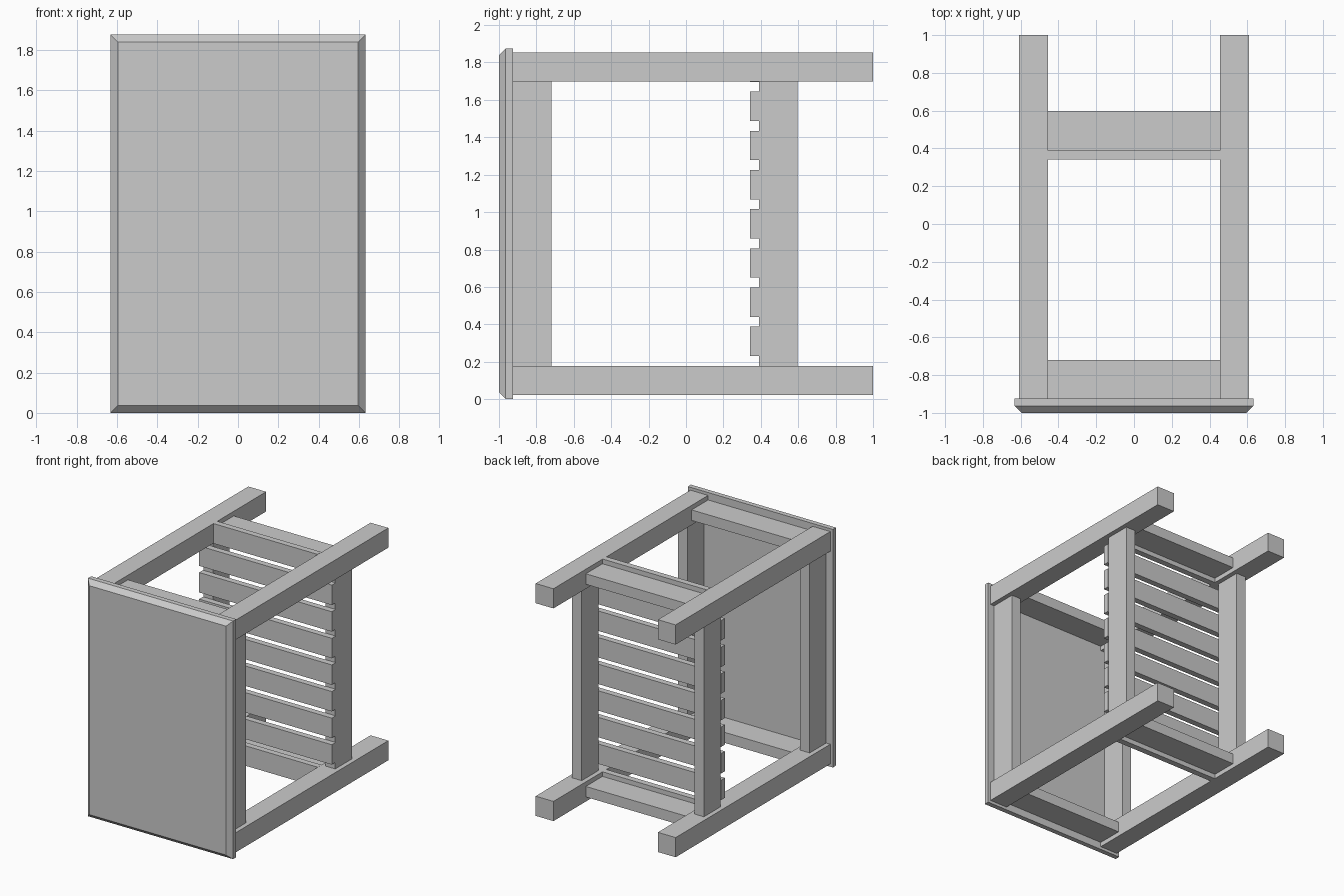
import bpy, bmesh

if "Cube" in bpy.data.objects:
    bpy.data.objects.remove(bpy.data.objects["Cube"])


def box(name, x, y, z):
    """Box spanning the given (min, max) ranges."""
    bm = bmesh.new()
    bmesh.ops.create_cube(bm, size=1)
    for v in bm.verts:
        v.co = [r[0] + (c + 0.5) * (r[1] - r[0]) for c, r in zip(v.co, (x, y, z))]
    me = bpy.data.meshes.new(name)
    bm.to_mesh(me)
    bm.free()
    ob = bpy.data.objects.new(name, me)
    bpy.context.collection.objects.link(ob)
    return ob


MID = 0.9375      # centre height of the tipped table
LEG_X, LEG_Z = 0.5325, 0.8375   # leg centre offsets
LEG = 0.0775      # half leg width
RAIL = 0.0415     # half rail thickness

# Table top with chamfered upper rim, facing front
top = box("table_top", (-0.632, 0.632), (-1, -0.925), (0, 2 * MID))
bm = bmesh.new()
bm.from_mesh(top.data)
rim = [e for e in bm.edges if all(v.co.y < -0.99 for v in e.verts)]
bmesh.ops.bevel(bm, geom=rim, offset=0.036, segments=1, affect='EDGES')
bm.to_mesh(top.data)
bm.free()

# Four legs
for sx in (-1, 1):
    for sz in (-1, 1):
        cx, cz = sx * LEG_X, MID + sz * LEG_Z
        box("leg", (cx - LEG, cx + LEG), (-0.925, 1), (cz - LEG, cz + LEG))

# Aprons under the top and stretchers under the shelf, centred on the legs
ix, iz = LEG_X - LEG, LEG_Z - LEG
for name, y in (("apron", (-0.925, -0.72)), ("stretcher", (0.39, 0.597))):
    for s in (-1, 1):
        cx, cz = s * LEG_X, MID + s * LEG_Z
        box("long_" + name, (cx - RAIL, cx + RAIL), y, (MID - iz, MID + iz))
        box("short_" + name, (-ix, ix), y, (cz - RAIL, cz + RAIL))

# Shelf slats; the end ones fit between the legs
for i in range(-4, 5):
    cz = MID + i * 0.2095
    hx = ix if abs(i) == 4 else 0.578
    box("shelf_slat", (-hx, hx), (0.342, 0.39), (cz - 0.0785, cz + 0.0785))
